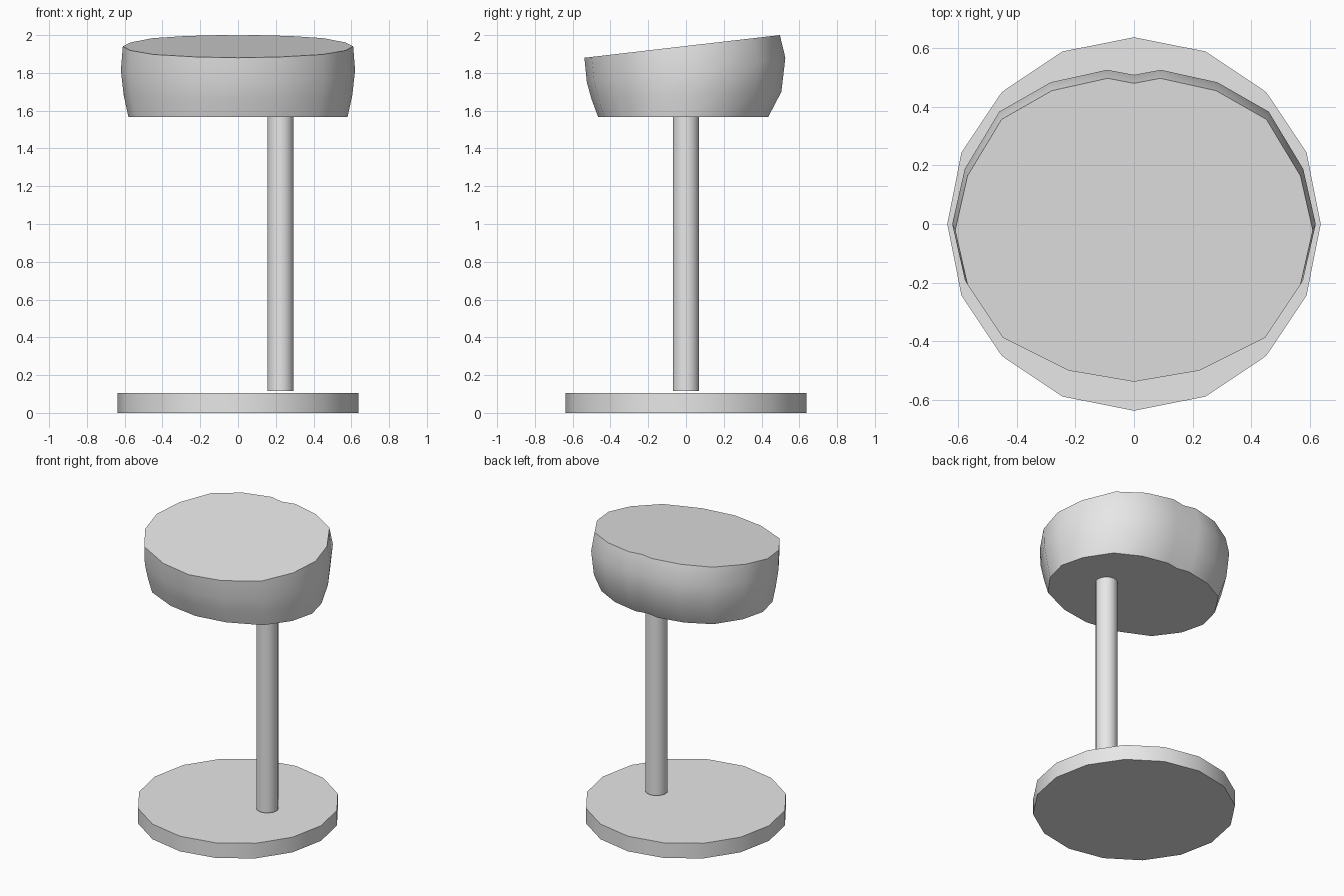
import bpy, bmesh, math

if "Cube" in bpy.data.objects:
    bpy.data.objects.remove(bpy.data.objects["Cube"])

grey = bpy.data.materials.new("plain grey")
grey.diffuse_color = (0.8, 0.8, 0.8, 1)
grey.use_nodes = True
grey.node_tree.nodes["Principled BSDF"].inputs["Base Color"].default_value = grey.diffuse_color


def loft(name, rings):
    """Skin closed rings of points from bottom to top and cap both ends."""
    bm = bmesh.new()
    loops = [[bm.verts.new(p) for p in ring] for ring in rings]
    n = len(loops[0])
    for low, high in zip(loops, loops[1:]):
        for i in range(n):
            j = (i + 1) % n
            bm.faces.new((low[i], low[j], high[j], high[i]))
    bm.faces.new(loops[0][::-1])
    bm.faces.new(loops[-1])
    mesh = bpy.data.meshes.new(name)
    bm.to_mesh(mesh)
    bm.free()
    mesh.materials.append(grey)
    obj = bpy.data.objects.new(name, mesh)
    bpy.context.collection.objects.link(obj)
    bpy.ops.object.select_all(action='DESELECT')
    obj.select_set(True)
    bpy.context.view_layer.objects.active = obj
    bpy.ops.object.shade_smooth_by_angle(angle=math.radians(40))
    return obj


def circle(x, r, z, n=16):
    return [(x + r * math.sin(-k * math.tau / n), r * math.cos(k * math.tau / n), z)
            for k in range(n)]


# Round foot and off-centre post
loft("base", [circle(0, 0.637, 0), circle(0, 0.637, 0.105)])
loft("post", [circle(0.225, 0.07, 0.115), circle(0.225, 0.07, 1.566)])

# Seat outline, right half from front to rear notch, then mirrored
half = [(0, -0.535), (0.223, -0.497), (0.447, -0.385), (0.568, -0.205),
        (0.61, -0.02), (0.568, 0.165), (0.452, 0.357), (0.28, 0.455),
        (0.09, 0.497), (0, 0.48)]
outline = half + [(-x, y) for x, y in half[-2:0:-1]]


def seat_ring(width, front, back, z_front, z_back):
    ring = []
    for x, y in outline:
        t = (y + 0.535) / 1.032
        ring.append((x * width / 0.61, front + t * (back - front),
                     z_front + t * (z_back - z_front)))
    return ring


# Bulging seat with a flat underside and a top that rises to the rear
loft("seat", [seat_ring(0.58, -0.465, 0.435, 1.566, 1.566),
              seat_ring(0.605, -0.50, 0.505, 1.66, 1.70),
              seat_ring(0.62, -0.525, 0.526, 1.75, 1.88),
              seat_ring(0.61, -0.538, 0.497, 1.88, 2.0)])
